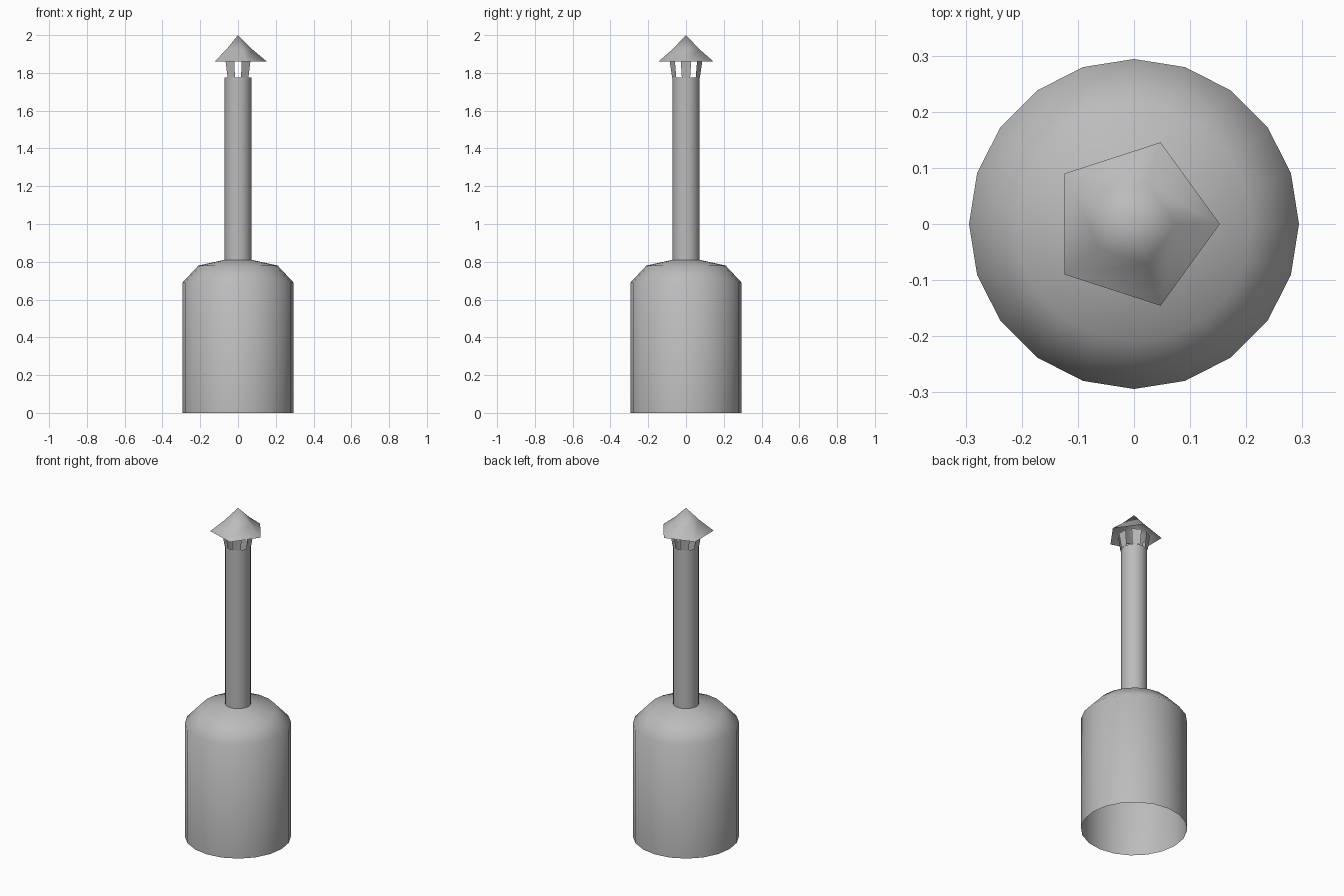
import bpy, bmesh
from math import sin, cos, pi

if "Cube" in bpy.data.objects:
    bpy.data.objects.remove(bpy.data.objects["Cube"])

GREY = (0.5, 0.5, 0.5, 1)
steel = bpy.data.materials.new("grey_steel")
steel.use_nodes = True
steel.diffuse_color = GREY
steel.node_tree.nodes["Principled BSDF"].inputs["Base Color"].default_value = GREY


def finish(name, bm, angle):
    """Turn a bmesh into a shaded object."""
    mesh = bpy.data.meshes.new(name)
    bm.to_mesh(mesh)
    bm.free()
    mesh.materials.append(steel)
    obj = bpy.data.objects.new(name, mesh)
    bpy.context.collection.objects.link(obj)
    bpy.ops.object.select_all(action='DESELECT')
    obj.select_set(True)
    bpy.context.view_layer.objects.active = obj
    bpy.ops.object.shade_smooth_by_angle(angle=angle)
    return obj


def lathe(name, profile, sides, angle=1.1):
    """Open surface of revolution, profile listed from bottom to top."""
    bm = bmesh.new()
    rings = []
    for r, z in profile:
        count = sides if r > 0 else 1
        rings.append([bm.verts.new((r * cos(2 * pi * i / sides), r * sin(2 * pi * i / sides), z))
                      for i in range(count)])
    for low, high in zip(rings, rings[1:]):
        for i in range(sides):
            j = (i + 1) % sides
            top = [high[0]] if len(high) == 1 else [high[j], high[i]]
            bm.faces.new([low[i], low[j]] + top)
    return finish(name, bm, angle)


# Open-bottomed drum with a shouldered top
lathe("drum", [(0.294, 0), (0.294, 0.69), (0.21, 0.78), (0.072, 0.81)], 20)

# Chimney pipe
lathe("pipe", [(0.072, 0.81), (0.072, 1.775)], 20)

# Five-sided rain cap with a slightly hollow slope
lathe("rain_cap", [(0.153, 1.86), (0.075, 1.925), (0, 2.0)], 5, 1.4)

# Flared straps holding the cap over the pipe
bm = bmesh.new()
STRAPS = 6
for i in range(STRAPS):
    a = 2 * pi * i / STRAPS
    corners = []
    for r, z, half in ((0.072, 1.775, 0.022), (0.084, 1.865, 0.028)):
        for s in (-half, half):
            corners.append(bm.verts.new((r * cos(a) - s * sin(a), r * sin(a) + s * cos(a), z)))
    bm.faces.new([corners[k] for k in (0, 1, 3, 2)])
finish("cap_straps", bm, 0.5)
